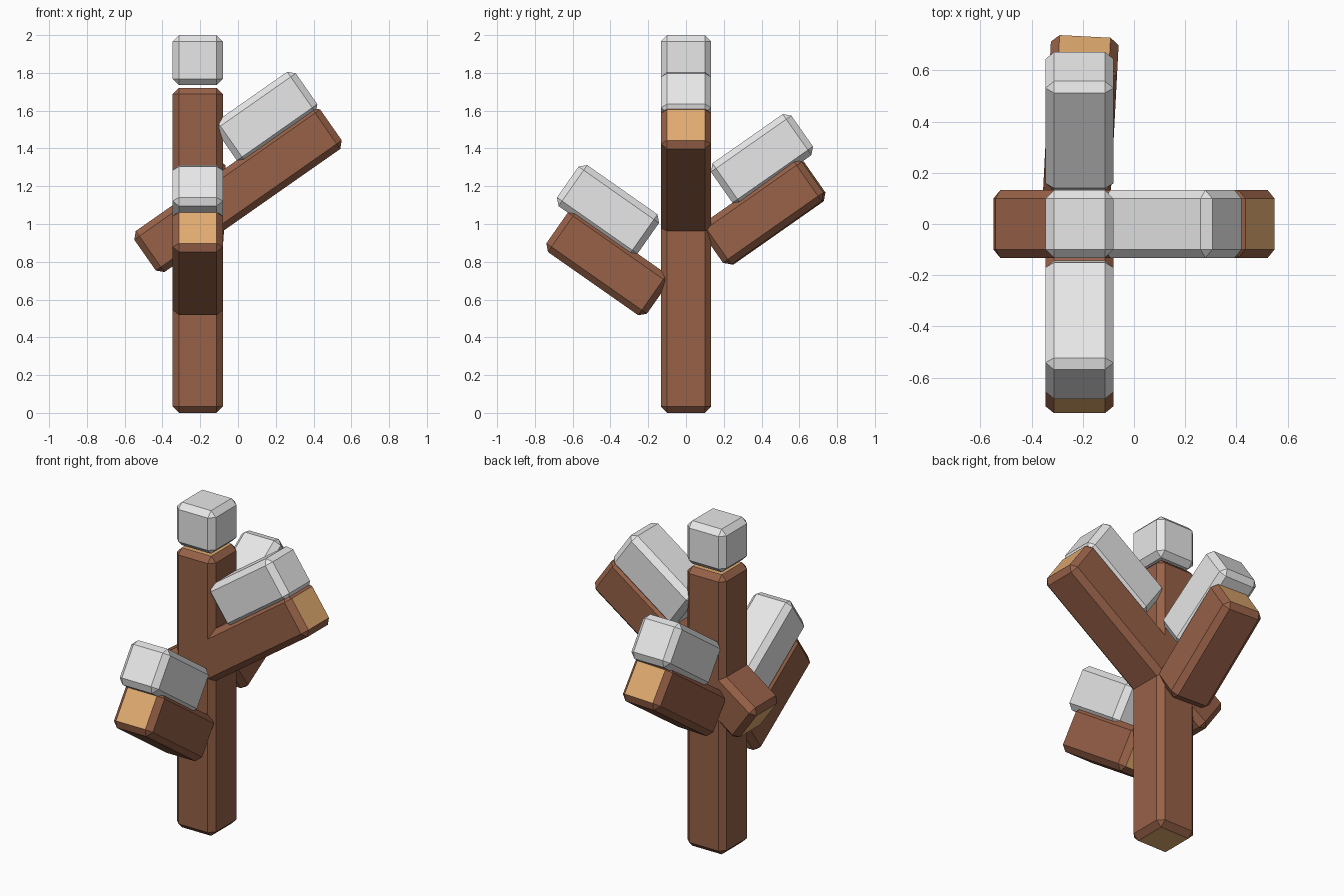
import bpy, bmesh, math
from mathutils import Matrix, Euler, Vector

if "Cube" in bpy.data.objects:
    bpy.data.objects.remove(bpy.data.objects["Cube"])


def material(name, rgb):
    m = bpy.data.materials.new(name)
    m.diffuse_color = (*rgb, 1)
    m.use_nodes = True
    m.node_tree.nodes["Principled BSDF"].inputs["Base Color"].default_value = m.diffuse_color
    return m


bark = material("bark brown", (0.31, 0.12, 0.064))
wood = material("cut wood tan", (0.76, 0.41, 0.165))
snow = material("snow white", (0.86, 0.86, 0.86))

W = 0.265          # beam thickness
CHAMFER = 0.033
TILT = math.radians(35)
TX = -0.213        # trunk x position


def beam(name, centre, length, axis, rot, mats):
    """Chamfered square beam along a local axis; a second material colours its end faces."""
    bm = bmesh.new()
    size = [W, W, W]
    size[axis] = length
    bmesh.ops.create_cube(bm, size=1, matrix=Matrix.Diagonal((*size, 1)))
    bmesh.ops.bevel(bm, geom=bm.edges[:], offset=CHAMFER, segments=1,
                    profile=0.5, affect='EDGES')
    bm.normal_update()
    if len(mats) > 1:
        for f in bm.faces:
            f.material_index = 1 if abs(f.normal[axis]) > 0.99 else 0
    me = bpy.data.meshes.new(name)
    bm.to_mesh(me)
    bm.free()
    for m in mats:
        me.materials.append(m)
    ob = bpy.data.objects.new(name, me)
    ob.location = Vector(centre)
    ob.rotation_euler = Euler(rot)
    bpy.context.collection.objects.link(ob)
    return ob


X, Y, Z = 0, 1, 2
LOG = [bark, wood]

# Trunk and its snow cap
beam("trunk", (TX, 0, 0.86), 1.72, Z, (0, 0, 0), LOG)
beam("trunk_snow", (TX, 0, 1.8675), W, Z, (0, 0, 0), [snow])

# Long branch passing through the trunk to the right
beam("right_branch", (0, 0, 1.18), 1.202, X, (0, -TILT, 0), LOG)
beam("right_snow", (0.15, 0, 1.567), 0.52, X, (0, -TILT, 0), [snow])

# Short front branch
beam("front_branch", (TX, -0.416, 0.793), 0.65, Y, (-TILT, 0, 0), LOG)
beam("front_snow", (TX, -0.413, 1.073), 0.52, Y, (-TILT, 0, 0), [snow])

# Short back branch, turned slightly
beam("back_branch", (TX + 0.005, 0.41, 1.062), 0.65, Y,
     (TILT, 0, math.radians(-3)), LOG)
beam("back_snow", (TX, 0.402, 1.343), 0.52, Y, (TILT, 0, 0), [snow])
